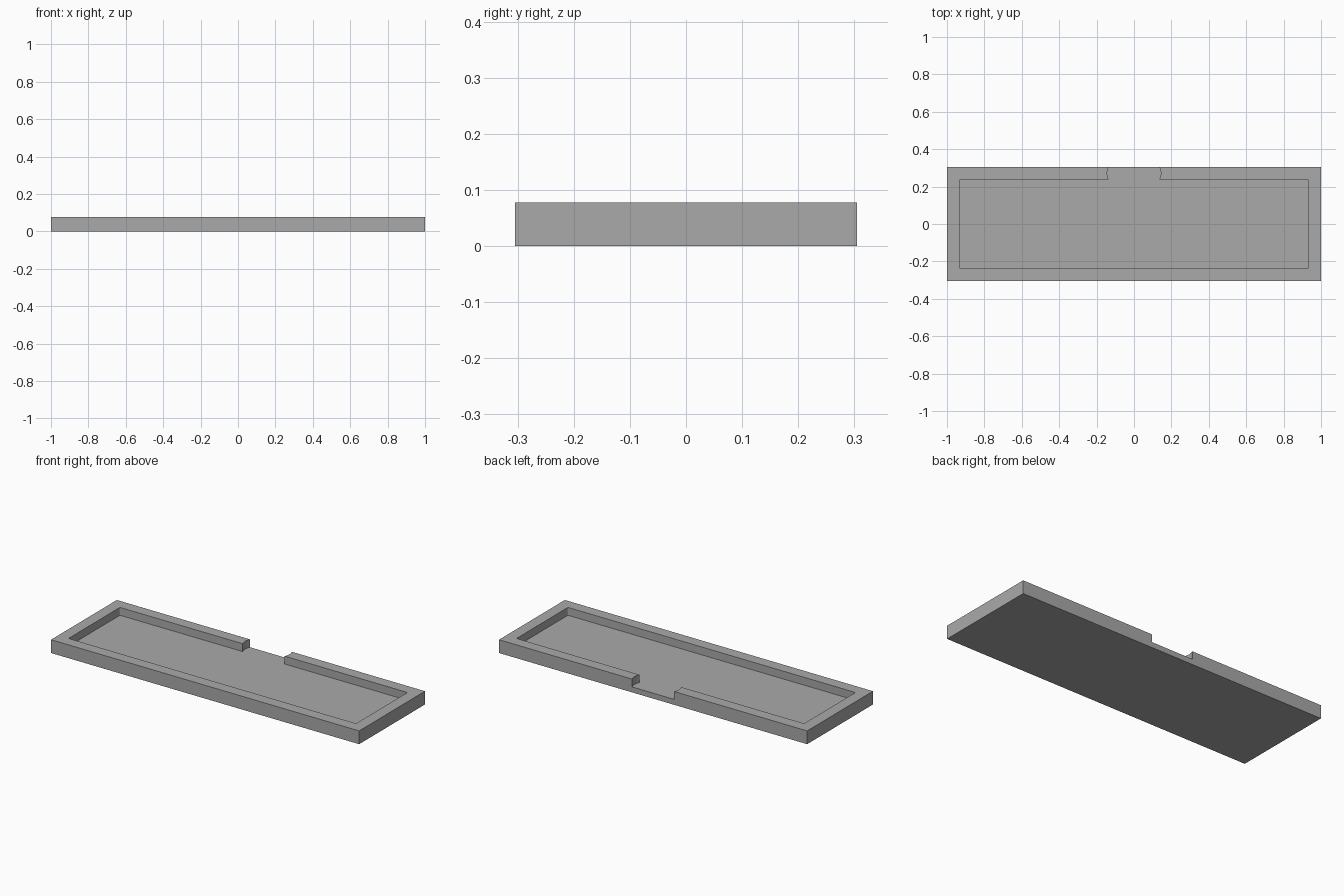
import bpy
import bmesh
import math

if "Cube" in bpy.data.objects:
    bpy.data.objects.remove(bpy.data.objects["Cube"], do_unlink=True)

HALF_X, HALF_Y, HEIGHT = 1.0, 0.305, 0.078
WALL, FLOOR = 0.067, 0.032
CORNER = 0.007            # inner corner radius
GAP, BULGE = 0.136, 0.008  # half width of the back opening, hollow of its ends

grey = bpy.data.materials.new("plain_grey")
grey.use_nodes = True
colour = (0.4, 0.4, 0.4, 1)
grey.diffuse_color = colour
grey.node_tree.nodes["Principled BSDF"].inputs["Base Color"].default_value = colour


def prism(name, outline, bottom, top):
    """Extrude a closed outline between two heights."""
    bm = bmesh.new()
    face = bm.faces.new([bm.verts.new((x, y, bottom)) for x, y in outline])
    extruded = bmesh.ops.extrude_face_region(bm, geom=[face])["geom"]
    for v in extruded:
        if isinstance(v, bmesh.types.BMVert):
            v.co.z = top
    bmesh.ops.recalc_face_normals(bm, faces=bm.faces)
    mesh = bpy.data.meshes.new(name)
    bm.to_mesh(mesh)
    bm.free()
    mesh.materials.append(grey)
    obj = bpy.data.objects.new(name, mesh)
    bpy.context.collection.objects.link(obj)
    return obj


def corner(cx, cy, start, steps=4):
    """Quarter circle of the cavity outline."""
    angles = [start + math.pi / 2 * i / steps for i in range(steps + 1)]
    return [(cx + CORNER * math.cos(a), cy + CORNER * math.sin(a)) for a in angles]


# Right half of the recess, from the front middle to past the back edge
in_x, in_y = HALF_X - WALL, HALF_Y - WALL
half = corner(in_x - CORNER, CORNER - in_y, -math.pi / 2)
half += corner(in_x - CORNER, in_y - CORNER, 0)
steps = 8
for i in range(steps + 1):
    t = i / steps
    half.append((GAP + BULGE * math.sin(math.pi * t), in_y + WALL * t))
half.append((GAP, HALF_Y + 0.05))
recess = half + [(-x, y) for x, y in reversed(half)]

# Solid block with the recess and back opening cut out
tray = prism("tray", [(-HALF_X, -HALF_Y), (HALF_X, -HALF_Y),
                      (HALF_X, HALF_Y), (-HALF_X, HALF_Y)], 0, HEIGHT)
cutter = prism("recess_cutter", recess, FLOOR, HEIGHT + 0.05)
cutter.hide_render = True
cut = tray.modifiers.new("recess", "BOOLEAN")
cut.operation = "DIFFERENCE"
cut.solver = "EXACT"
cut.object = cutter

bpy.context.view_layer.objects.active = tray
tray.select_set(True)
bpy.ops.object.modifier_apply(modifier=cut.name)
bpy.data.objects.remove(cutter, do_unlink=True)
bpy.ops.object.shade_smooth_by_angle(angle=math.radians(30))
